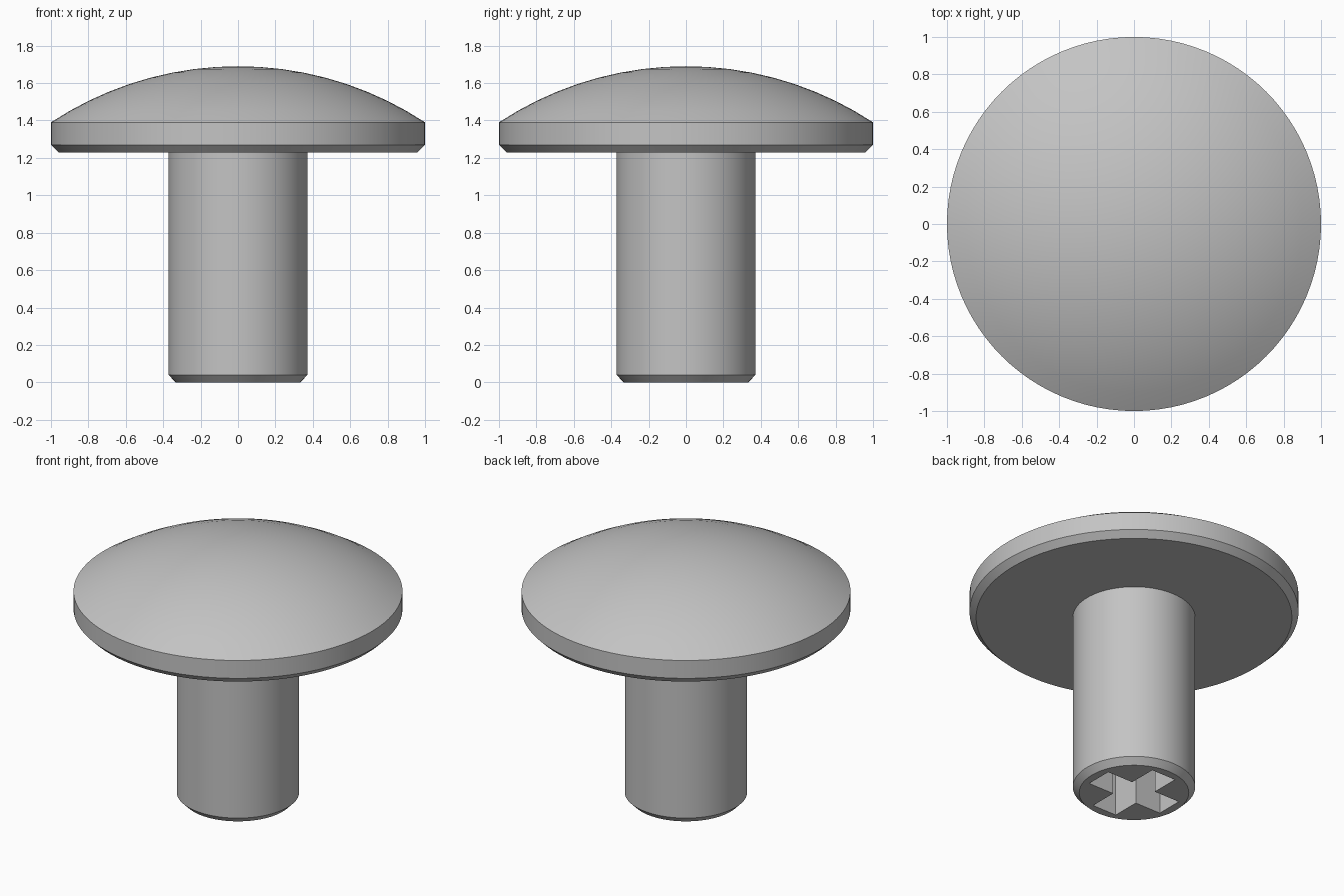
import bpy, bmesh, math
from mathutils import Vector

cube = bpy.data.objects.get("Cube")
if cube:
    bpy.data.objects.remove(cube, do_unlink=True)

steel = bpy.data.materials.new("grey_steel")
steel.use_nodes = True
GREY = (0.55, 0.55, 0.55, 1)
steel.diffuse_color = GREY
steel.node_tree.nodes["Principled BSDF"].inputs["Base Color"].default_value = GREY


def add_object(name, bm):
    bmesh.ops.recalc_face_normals(bm, faces=bm.faces)
    mesh = bpy.data.meshes.new(name)
    bm.to_mesh(mesh)
    bm.free()
    mesh.materials.append(steel)
    obj = bpy.data.objects.new(name, mesh)
    bpy.context.collection.objects.link(obj)
    return obj


def lathe(name, profile, sides=96):
    """Revolve (radius, height) points round z; flat ends become single caps."""
    bm = bmesh.new()
    verts = [bm.verts.new((r, 0, z)) for r, z in profile]
    edges = [bm.edges.new(pair) for pair in zip(verts, verts[1:])]
    bmesh.ops.spin(bm, geom=verts + edges, cent=(0, 0, 0), axis=(0, 0, 1),
                   angle=math.tau, steps=sides)
    bmesh.ops.remove_doubles(bm, verts=bm.verts, dist=1e-4)
    open_edges = [e for e in bm.edges if e.is_boundary]
    bmesh.ops.holes_fill(bm, edges=open_edges, sides=0)
    return add_object(name, bm)


# Shaft, underside, rim, then a shallow spherical dome
RIM_Z, TOP_Z = 1.39, 1.69
rise = TOP_Z - RIM_Z
dome_r = (1 + rise ** 2) / (2 * rise)
half_angle = math.asin(1 / dome_r)
STEPS = 9
profile = [(0.333, 0), (0.372, 0.04), (0.372, 1.23), (0.96, 1.23), (1, 1.27)]
for i in range(STEPS + 1):
    a = half_angle * (1 - i / STEPS)
    profile.append((dome_r * math.sin(a), TOP_Z - dome_r * (1 - math.cos(a))))
body = lathe("domed_screw_body", profile)

# Cross-shaped drive recess in the shaft end
ARM, HALF, DEPTH = 0.28, 0.09, 0.3
bm = bmesh.new()
outline = []
for k in range(4):
    c, s = round(math.cos(k * math.pi / 2)), round(math.sin(k * math.pi / 2))
    for x, y in ((ARM, -HALF), (ARM, HALF), (HALF, HALF)):
        outline.append(bm.verts.new((x * c - y * s, x * s + y * c, -0.1)))
face = bm.faces.new(outline)
top = bmesh.ops.extrude_face_region(bm, geom=[face])
bmesh.ops.translate(bm, vec=Vector((0, 0, DEPTH + 0.1)),
                    verts=[g for g in top["geom"] if isinstance(g, bmesh.types.BMVert)])
cutter = add_object("cross_recess_cutter", bm)
cutter.hide_render = True

cut = body.modifiers.new("cross_recess", "BOOLEAN")
cut.operation = "DIFFERENCE"
cut.solver = "EXACT"
cut.object = cutter
bpy.ops.object.select_all(action="DESELECT")
body.select_set(True)
bpy.context.view_layer.objects.active = body
bpy.ops.object.modifier_apply(modifier=cut.name)
bpy.data.objects.remove(cutter, do_unlink=True)
bpy.ops.object.shade_smooth_by_angle(angle=math.radians(30))
